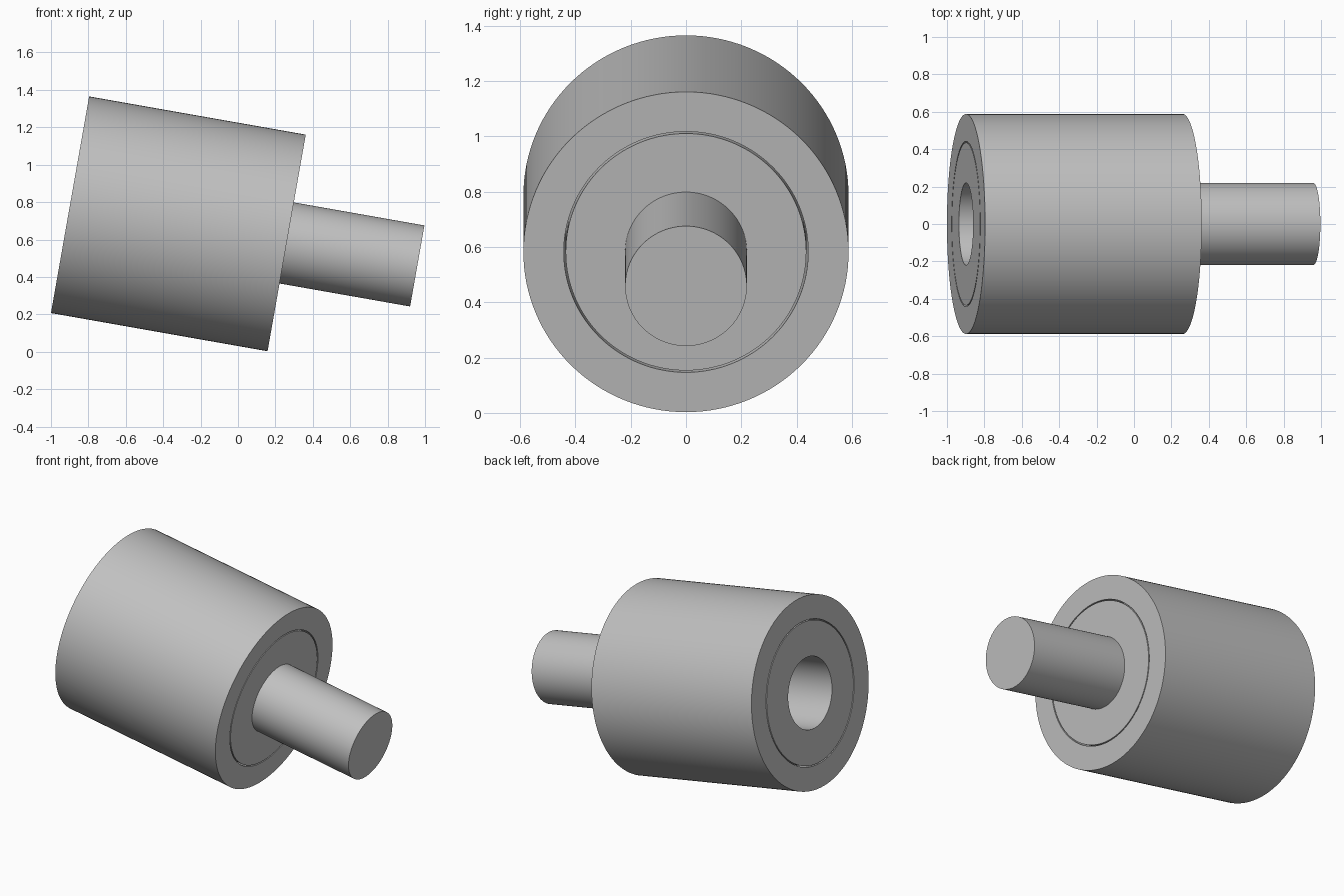
import bpy
import math
from mathutils import Matrix, Vector

cube = bpy.data.objects.get("Cube")
if cube:
    bpy.data.objects.remove(cube, do_unlink=True)

SIDES = 128
LENGTH = 1.176      # body length along the axis
SLIDE = 0.709       # how far the shaft sticks out
R_OUT, R_GAP, R_CORE, R_SHAFT = 0.588, 0.442, 0.435, 0.22

grey = bpy.data.materials.new("plain grey")
grey.use_nodes = True
colour = (0.53, 0.53, 0.53, 1)
grey.diffuse_color = colour
grey.node_tree.nodes["Principled BSDF"].inputs["Base Color"].default_value = colour

# Local z becomes the axis, which points to +x and dips by ten degrees
PLACE = Matrix.Translation(Vector((-0.898, 0, 0.786))) @ Matrix.Rotation(math.radians(100), 4, 'Y')


def lathe(name, profile, closed):
    """Revolve (radius, height) points about the axis; radius 0 ends become caps."""
    verts, faces = [], []
    for r, h in profile:
        for i in range(SIDES):
            a = math.tau * i / SIDES
            verts.append((r * math.cos(a), r * math.sin(a), h))
    n = len(profile)
    for k in range(n if closed else n - 1):
        m = (k + 1) % n
        for i in range(SIDES):
            j = (i + 1) % SIDES
            faces.append((k * SIDES + i, k * SIDES + j, m * SIDES + j, m * SIDES + i))
    if not closed:
        faces.append(tuple(reversed(range(SIDES))))
        faces.append(tuple(range((n - 1) * SIDES, n * SIDES)))
    mesh = bpy.data.meshes.new(name)
    mesh.from_pydata(verts, [], faces)
    mesh.materials.append(grey)
    ob = bpy.data.objects.new(name, mesh)
    bpy.context.collection.objects.link(ob)
    ob.matrix_world = PLACE
    bpy.ops.object.select_all(action='DESELECT')
    ob.select_set(True)
    bpy.context.view_layer.objects.active = ob
    bpy.ops.object.shade_smooth_by_angle(angle=math.radians(30))
    return ob


# Outer sleeve, a thick tube
lathe("outer_sleeve", [(R_OUT, 0), (R_OUT, LENGTH), (R_GAP, LENGTH), (R_GAP, 0)], True)

# Inner core with its bore, separated from the sleeve by a thin gap
lathe("inner_core", [(R_CORE, 0), (R_CORE, LENGTH), (R_SHAFT, LENGTH), (R_SHAFT, 0)], True)

# Solid shaft, slid part of the way out of the bore
lathe("shaft", [(R_SHAFT, SLIDE), (R_SHAFT, SLIDE + LENGTH)], False)
